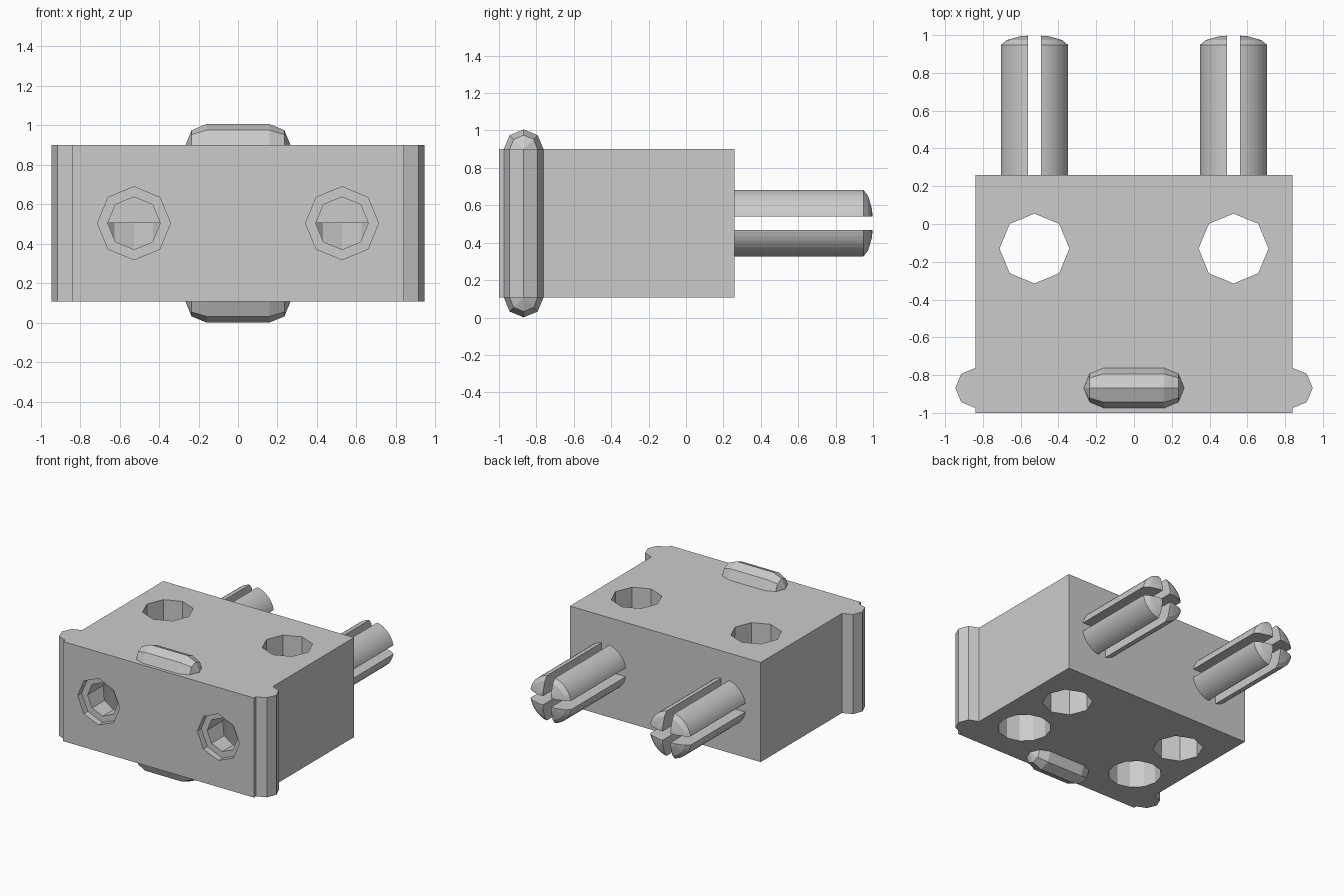
import bpy, bmesh, math
from mathutils import Matrix

old = bpy.data.objects.get("Cube")
if old:
    bpy.data.objects.remove(old, do_unlink=True)

grey = bpy.data.materials.new("plain grey")
grey.use_nodes = True
COLOUR = (0.6, 0.6, 0.6, 1)
grey.diffuse_color = COLOUR
grey.node_tree.nodes["Principled BSDF"].inputs["Base Color"].default_value = COLOUR

# Local z of a lathed part is turned onto the wanted axis
AXES = {"x": Matrix.Rotation(math.pi / 2, 4, "Y"),
        "y": Matrix.Rotation(-math.pi / 2, 4, "X"),
        "z": Matrix.Identity(4)}


def finish(name, bm):
    bmesh.ops.recalc_face_normals(bm, faces=bm.faces)
    mesh = bpy.data.meshes.new(name)
    bm.to_mesh(mesh)
    bm.free()
    mesh.materials.append(grey)
    ob = bpy.data.objects.new(name, mesh)
    bpy.context.collection.objects.link(ob)
    return ob


def lathe(name, profile, sides, centre, axis):
    """Spin (radius, position) points around an axis through centre."""
    bm = bmesh.new()
    rings = []
    for r, t in profile:
        if r == 0:
            rings.append([bm.verts.new((0, 0, t))] * sides)
        else:
            angles = [math.tau * i / sides for i in range(sides)]
            rings.append([bm.verts.new((r * math.cos(a), r * math.sin(a), t)) for a in angles])
    for low, high in zip(rings, rings[1:]):
        for i in range(sides):
            j = (i + 1) % sides
            corners = list(dict.fromkeys((low[i], low[j], high[j], high[i])))
            bm.faces.new(corners)
    # Merge the flat end fans into single faces
    bmesh.ops.dissolve_limit(bm, angle_limit=0.001, verts=bm.verts, edges=bm.edges)
    bm.transform(Matrix.Translation(centre) @ AXES[axis])
    return finish(name, bm)


def rod(name, radius, start, end, sides, centre, axis):
    return lathe(name, [(0, start), (radius, start), (radius, end), (0, end)],
                 sides, centre, axis)


def box(name, low, high):
    bm = bmesh.new()
    bmesh.ops.create_cube(bm, size=1)
    for v in bm.verts:
        v.co = [h if c > 0 else l for c, l, h in zip(v.co, low, high)]
    return finish(name, bm)


def cut(target, cutter):
    mod = target.modifiers.new("cut", "BOOLEAN")
    mod.operation = "DIFFERENCE"
    mod.solver = "EXACT"
    mod.object = cutter
    bpy.context.view_layer.objects.active = target
    bpy.ops.object.modifier_apply(modifier=mod.name)
    bpy.data.objects.remove(cutter, do_unlink=True)


BOTTOM, TOP, MID = 0.107, 0.9, 0.504
FRONT, BACK, HALF = -1.0, 0.26, 0.84
RIDGE_Y, RIDGE_R = -0.868, 0.106
PEG_X, PEG_R, SLOT = 0.527, 0.182, 0.035

block = box("block", (-HALF, FRONT, BOTTOM), (HALF, BACK, TOP))

for side, s in (("left", 1), ("right", -1)):
    x = s * PEG_X
    # Through hole, stepped front bore and blind hole from below
    cut(block, rod("hole_cutter", 0.185, -0.2, 1.2, 8, (x, -0.13, 0), "z"))
    bore = [(0, -1.1), (0.185, -1.1), (0.185, -0.95), (0.133, -0.95),
            (0.133, -0.62), (0, -0.62)]
    cut(block, lathe("bore_cutter", bore, 8, (x, 0, MID), "y"))
    cut(block, rod("underside_cutter", 0.195, -0.2, MID + 0.001, 12, (x, -0.62, 0), "z"))

    # Split peg with a domed tip
    peg = lathe(side + "_peg", [(0, BACK), (PEG_R, BACK), (PEG_R, 0.948), (0.15, 0.974),
                                (0.08, 0.995), (0, 1.0)], 48, (x, 0, MID), "y")
    cut(peg, box("slot_cutter", (x - SLOT, BACK - 0.1, 0), (x + SLOT, 1.1, 1)))
    cut(peg, box("slot_cutter", (x - 0.3, BACK - 0.1, MID - SLOT),
                 (x + 0.3, 1.1, MID + SLOT)))

    # Upright side ridge
    rod(side + "_ridge", RIDGE_R, BOTTOM, TOP, 8, (s * HALF, RIDGE_Y, 0), "z")

# Capsule ridges above and below
diag = RIDGE_R * math.sqrt(0.5)
half_profile = [(0, 0.16 + RIDGE_R), (diag, 0.16 + diag), (RIDGE_R, 0.16)]
capsule = half_profile + [(r, -t) for r, t in reversed(half_profile)]
for name, z in (("top_ridge", TOP), ("bottom_ridge", BOTTOM)):
    lathe(name, capsule, 8, (0, RIDGE_Y, z), "x")
